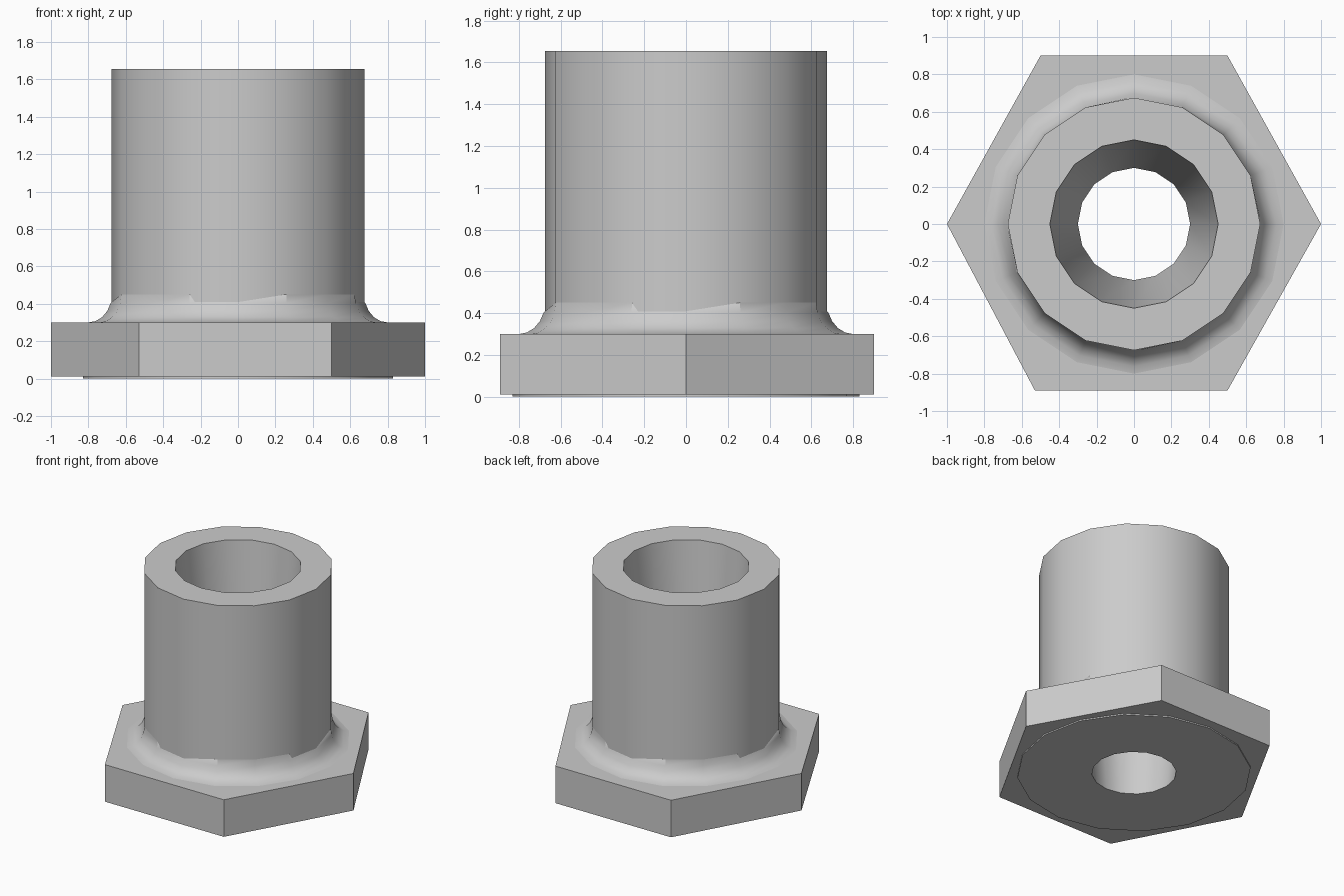
import bpy, bmesh, math
from mathutils import Vector

cube = bpy.data.objects.get("Cube")
if cube:
    bpy.data.objects.remove(cube, do_unlink=True)

SIDES = 16
FLANGE_BOTTOM, FLANGE_TOP, TOP = 0.01, 0.3, 1.655
BARREL_R = 0.675

grey = bpy.data.materials.new("plain grey")
grey.use_nodes = True
colour = (0.6, 0.6, 0.6, 1)
grey.diffuse_color = colour
grey.node_tree.nodes["Principled BSDF"].inputs["Base Color"].default_value = colour


def finish(name, bm, smooth=True):
    bmesh.ops.recalc_face_normals(bm, faces=bm.faces)
    mesh = bpy.data.meshes.new(name)
    bm.to_mesh(mesh)
    bm.free()
    mesh.materials.append(grey)
    obj = bpy.data.objects.new(name, mesh)
    bpy.context.collection.objects.link(obj)
    if smooth:
        bpy.ops.object.select_all(action='DESELECT')
        obj.select_set(True)
        bpy.context.view_layer.objects.active = obj
        bpy.ops.object.shade_smooth_by_angle(angle=math.radians(30))
    return obj


def ring(bm, r, z):
    turn = 2 * math.pi / SIDES
    return [bm.verts.new((r * math.cos(i * turn), r * math.sin(i * turn), z))
            for i in range(SIDES)]


def skin(bm, lower, upper):
    n = len(lower)
    for i in range(n):
        j = (i + 1) % n
        bm.faces.new((lower[i], lower[j], upper[j], upper[i]))


# Barrel with tapered bore and a thin washer disc underneath
bm = bmesh.new()
profile = [(0.3, 0), (0.83, 0), (0.83, FLANGE_BOTTOM), (BARREL_R, FLANGE_BOTTOM),
           (BARREL_R, TOP), (0.45, TOP)]
rings = [ring(bm, r, z) for r, z in profile]
for k, lower in enumerate(rings):
    skin(bm, lower, rings[(k + 1) % len(rings)])
finish("barrel", bm)

# Hexagonal flange, open in the middle where the barrel passes
bm = bmesh.new()
corners = [(1, 0), (0.5, 0.9), (-0.5, 0.9), (-1, 0), (-0.53, -0.89), (0.5, -0.89)]
hexes = []
for z in (FLANGE_BOTTOM, FLANGE_TOP):
    outer = [bm.verts.new((x, y, z)) for x, y in corners]
    hexes.append(outer)
    edges = []
    for loop in (outer, ring(bm, 0.6, z)):
        edges += [bm.edges.new((loop[i - 1], loop[i])) for i in range(len(loop))]
    bmesh.ops.triangle_fill(bm, edges=edges, use_beauty=True,
                            normal=Vector((0, 0, 1)))
skin(bm, *hexes)
finish("flange", bm, smooth=False)

# Concave fillet; the four quarter points sink into the barrel at the top
bm = bmesh.new()
STEPS, WIDE, TALL = 5, 0.125, 0.15
rings = []
for k in range(STEPS + 1):
    a = math.pi / 2 * k / STEPS
    rings.append(ring(bm, BARREL_R + WIDE * (1 - math.sin(a)),
                      FLANGE_TOP + TALL * (1 - math.cos(a))))
for v in rings[-1][::SIDES // 4]:
    v.co.xy *= 0.93
for lower, upper in zip(rings, rings[1:]):
    skin(bm, lower, upper)
fillet = finish("fillet", bm)
